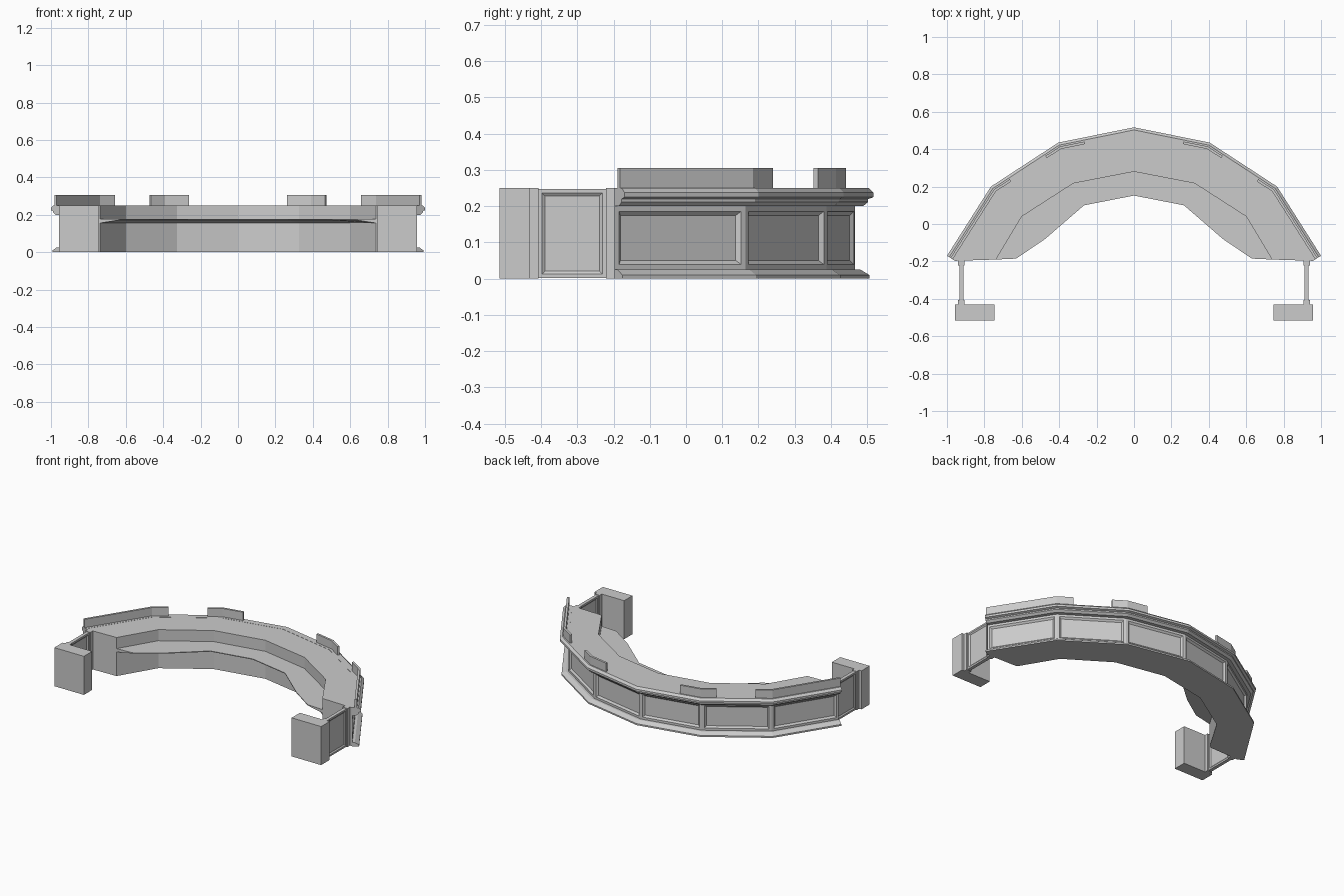
import bpy, bmesh
from mathutils import Vector

if "Cube" in bpy.data.objects:
    bpy.data.objects.remove(bpy.data.objects["Cube"])


def full(half):
    # mirror a half plan line (left end to centre) into a whole one
    return [Vector(p) for p in half] + [Vector((-x, y)) for x, y in half[-2::-1]]


def offset(line, d):
    # mitred offset towards the inside of the curve
    norms = []
    for a, b in zip(line, line[1:]):
        t = (b - a).normalized()
        norms.append(Vector((t.y, -t.x)))
    out = []
    for i, p in enumerate(line):
        n1, n2 = norms[max(i - 1, 0)], norms[min(i, len(norms) - 1)]
        out.append(p + (n1 + n2) * d / (1 + n1.dot(n2)))
    return out


def finish(name, bm):
    bmesh.ops.recalc_face_normals(bm, faces=bm.faces)
    me = bpy.data.meshes.new(name)
    bm.to_mesh(me)
    bm.free()
    ob = bpy.data.objects.new(name, me)
    bpy.context.collection.objects.link(ob)
    return ob


def recess(bm, faces, frame, slope, depth):
    # sunken panel with a sloped border
    bmesh.ops.recalc_face_normals(bm, faces=bm.faces)
    bmesh.ops.inset_individual(bm, faces=faces, thickness=frame)
    bmesh.ops.inset_individual(bm, faces=faces, thickness=slope, depth=-depth)


def loft(name, rails, panel_rail=None):
    # closed cross-section: each rail is (plan line, z)
    bm = bmesh.new()
    rows = [[bm.verts.new((p.x, p.y, z)) for p in line] for line, z in rails]
    panels = []
    for k, row in enumerate(rows):
        nxt = rows[(k + 1) % len(rows)]
        for i in range(len(row) - 1):
            f = bm.faces.new((row[i], row[i + 1], nxt[i + 1], nxt[i]))
            if k == panel_rail:
                panels.append(f)
    for i in (0, -1):
        bm.faces.new([r[i] for r in rows])
    if panels:
        recess(bm, panels, 0.02, 0.016, 0.01)
    return finish(name, bm)


def box(name, x0, x1, y0, y1, z0, z1, panel=False):
    bm = bmesh.new()
    bmesh.ops.create_cube(bm, size=1)
    for v in bm.verts:
        v.co = ((x0 + x1) / 2 + v.co.x * (x1 - x0),
                (y0 + y1) / 2 + v.co.y * (y1 - y0),
                (z0 + z1) / 2 + v.co.z * (z1 - z0))
    if panel:
        bm.normal_update()
        recess(bm, [f for f in bm.faces if abs(f.normal.x) > 0.9], 0.015, 0.012, 0.006)
    return finish(name, bm)


# plan lines
outer = full([(-1.0, -0.17), (-0.765, 0.20), (-0.405, 0.435), (0, 0.517)])
inner = full([(-0.738, -0.19), (-0.60, 0.04), (-0.325, 0.217), (0, 0.28)])
ledge = full([(-0.63, -0.185), (-0.475, -0.08), (-0.267, 0.10), (0, 0.152)])
wall = offset(outer, 0.05)

# curved counter with panelled outside and a low work ledge inside
loft("counter_body", [(wall, 0), (wall, 0.025), (wall, 0.2), (wall, 0.25),
                      (inner, 0.25), (inner, 0.178), (ledge, 0.178),
                      (ledge, 0.173), (inner, 0.156), (inner, 0)], 1)

# base and top mouldings
for name, prof in (
        ("base_moulding", [(0.052, 0), (0.01, 0), (0.01, 0.01), (0.035, 0.025), (0.052, 0.025)]),
        ("top_moulding", [(0.052, 0.2), (0.028, 0.2), (0.014, 0.212), (0.014, 0.22),
                          (0, 0.225), (0, 0.238), (0.014, 0.251), (0.052, 0.251)])):
    loft(name, [(offset(outer, d), z) for d, z in prof])

# raised screens wrapping the corners of the top
edge = offset(outer, 0.022)
end_screen = [edge[0], edge[1], edge[1].lerp(edge[2], 0.24)]
mid_screen = [edge[2].lerp(edge[1], 0.22), edge[2], edge[2].lerp(edge[3], 0.33)]
for name, line in (("end_screen", end_screen), ("middle_screen", mid_screen)):
    for side in (1, -1):
        rails = [(line, 0.25), (line, 0.305), (offset(line, 0.014), 0.305), (offset(line, 0.014), 0.25)]
        rails = [([Vector((p.x * side, p.y)) for p in l], z) for l, z in rails]
        loft(name, rails)

# side gates and end pillars
for s in (1, -1):
    def sided(name, a, b, *rest, **kw):
        box(name, min(s * a, s * b), max(s * a, s * b), *rest, **kw)
    sided("end_pillar", 0.745, 0.957, -0.515, -0.43, 0, 0.25)
    sided("gate_panel", 0.912, 0.934, -0.408, -0.22, 0.002, 0.247, panel=True)
    sided("gate_post", 0.905, 0.94, -0.432, -0.407, 0, 0.25)
    sided("gate_post", 0.905, 0.94, -0.221, -0.19, 0, 0.25)
